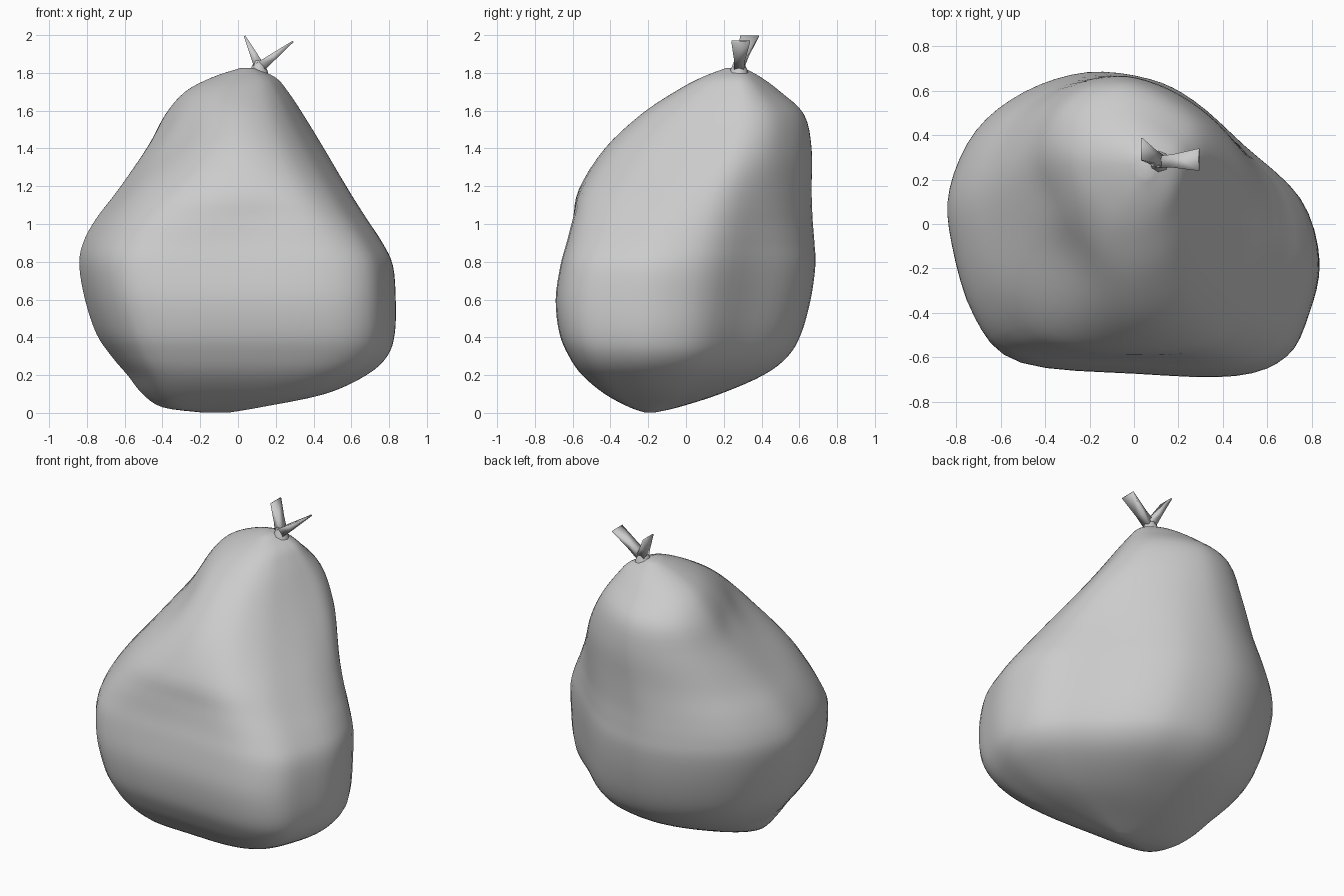
import bpy, bmesh
from mathutils import Vector
from math import exp, cos, sin, pi

if "Cube" in bpy.data.objects:
    bpy.data.objects.remove(bpy.data.objects["Cube"])

# Rings of the fruit body: z, x min, x max, y min, y max
RINGS = [
    (0.003, -0.20, -0.04, -0.22, -0.16), (0.030, -0.40, 0.12, -0.30, -0.04),
    (0.100, -0.505, 0.46, -0.43, 0.18), (0.200, -0.585, 0.68, -0.55, 0.41),
    (0.300, -0.67, 0.79, -0.62, 0.54), (0.420, -0.75, 0.83, -0.67, 0.61),
    (0.600, -0.81, 0.835, -0.69, 0.66), (0.780, -0.84, 0.82, -0.665, 0.685),
    (0.900, -0.82, 0.765, -0.635, 0.68), (1.030, -0.75, 0.68, -0.61, 0.67),
    (1.180, -0.635, 0.585, -0.575, 0.665), (1.400, -0.485, 0.455, -0.43, 0.665),
    (1.580, -0.385, 0.345, -0.24, 0.625), (1.700, -0.28, 0.265, -0.06, 0.50),
    (1.775, -0.14, 0.20, 0.08, 0.40), (1.825, 0.01, 0.09, 0.21, 0.31)]
# Plan outlines for the wide base and the neck, in matching order
BASE = [(0, -.67), (.45, -.68), (.68, -.59), (.78, -.4), (.83, -.15), (.75, .12),
        (.5, .36), (.28, .56), (.08, .66), (-.2, .69), (-.48, .6), (-.7, .42),
        (-.82, .15), (-.81, -.1), (-.71, -.43), (-.52, -.62)]
NECK = [(.06, -1), (.47, -.9), (.73, -.63), (.88, -.27), (.97, .06), (1, .33),
        (.87, .58), (.58, .79), (.24, .94), (-.1, 1), (-.5, .93), (-.82, .72),
        (-.98, .4), (-.95, .05), (-.74, -.42), (-.37, -.85)]
# Shallow dents (bumps where negative): centre, radius, depth
DENTS = [((-.24, -.12, 1.43), .18, .03), ((-.38, .14, 1.48), .12, .015),
         ((.12, -.56, 1.03), .18, .015), ((-.46, -.3, 1.18), .2, -.025),
         ((-.52, -.5, .2), .18, -.025)]


def spline(rows, steps, closed):
    """Catmull-Rom resampling of rows of numbers."""
    n, out = len(rows), []
    pick = (lambda i: rows[i % n]) if closed else (lambda i: rows[max(0, min(n - 1, i))])
    for i in range(n if closed else n - 1):
        for s in range(steps):
            t = s / steps
            out.append([0.5 * (2 * b + (c - a) * t + (2 * a - 5 * b + 4 * c - d) * t * t
                               + (3 * b - a - 3 * c + d) * t ** 3)
                        for a, b, c, d in zip(pick(i - 1), pick(i), pick(i + 1), pick(i + 2))])
    return out if closed else out + [list(rows[-1])]


def fit(points):
    """Scale an outline to the range -1..1 on both axes."""
    axes = []
    for vals in zip(*points):
        lo, hi = min(vals), max(vals)
        axes.append([2 * (v - lo) / (hi - lo) - 1 for v in vals])
    return list(zip(*axes))


def loft(name, rings, angle):
    """Skin a stack of equal rings and cap both ends."""
    bm = bmesh.new()
    rows = [[bm.verts.new(p) for p in ring] for ring in rings]
    n = len(rows[0])
    for a, b in zip(rows, rows[1:]):
        for i in range(n):
            bm.faces.new((a[i], a[(i + 1) % n], b[(i + 1) % n], b[i]))
    bm.faces.new(rows[0][::-1])
    bm.faces.new(rows[-1])
    bmesh.ops.recalc_face_normals(bm, faces=bm.faces)
    mesh = bpy.data.meshes.new(name)
    bm.to_mesh(mesh)
    bm.free()
    obj = bpy.data.objects.new(name, mesh)
    bpy.context.collection.objects.link(obj)
    bpy.ops.object.select_all(action='DESELECT')
    obj.select_set(True)
    bpy.context.view_layer.objects.active = obj
    bpy.ops.object.shade_smooth_by_angle(angle=angle)
    return obj


# Lumpy fruit body
base, neck = fit(spline(BASE, 4, True)), fit(spline(NECK, 4, True))
body = []
for z, x0, x1, y0, y1 in spline(RINGS, 4, False):
    t = max(0, min(1, (z - 0.75) / 0.8))
    t = t * t * (3 - 2 * t)
    axis = Vector(((x0 + x1) / 2, (y0 + y1) / 2, z))
    ring = []
    for p, q in fit([(a[0] + (b[0] - a[0]) * t, a[1] + (b[1] - a[1]) * t)
                     for a, b in zip(base, neck)]):
        v = Vector((axis.x + p * (x1 - x0) / 2, axis.y + q * (y1 - y0) / 2, max(z, 0)))
        push = sum(d * exp(-((v - Vector(c)).length / r) ** 2) for c, r, d in DENTS)
        ring.append(v + (axis - v).normalized() * push)
    body.append(ring)
loft("fruit_body", body, pi / 3)

# Short stalk
stalk = [(1.78, .055), (1.815, .045), (1.84, .034), (1.865, .024)]
loft("stalk", [[(0.11 + r * cos(k * pi / 4), 0.28 + r * sin(k * pi / 4), z)
                for k in range(8)] for z, r in stalk], pi / 3)

# Two flat prongs that thin and widen towards the tip
for name, tip in (("left_prong", (.035, .337, 1.995)), ("right_prong", (.292, .29, 1.967))):
    start, end = Vector((.115, .28, 1.83)), Vector(tip)
    run = (end - start).normalized()
    across = Vector((run.z, 0, -run.x)).normalized()
    wide = Vector((0, 1, 0))
    loft(name, [[start.lerp(end, f) + across * (a * th) + wide * (b * w)
                 for a, b in ((-1, -1), (1, -1), (1, 1), (-1, 1))]
                for f, th, w in ((0, .028, .026), (.4, .019, .03), (1, .004, .05))], pi * .55)
